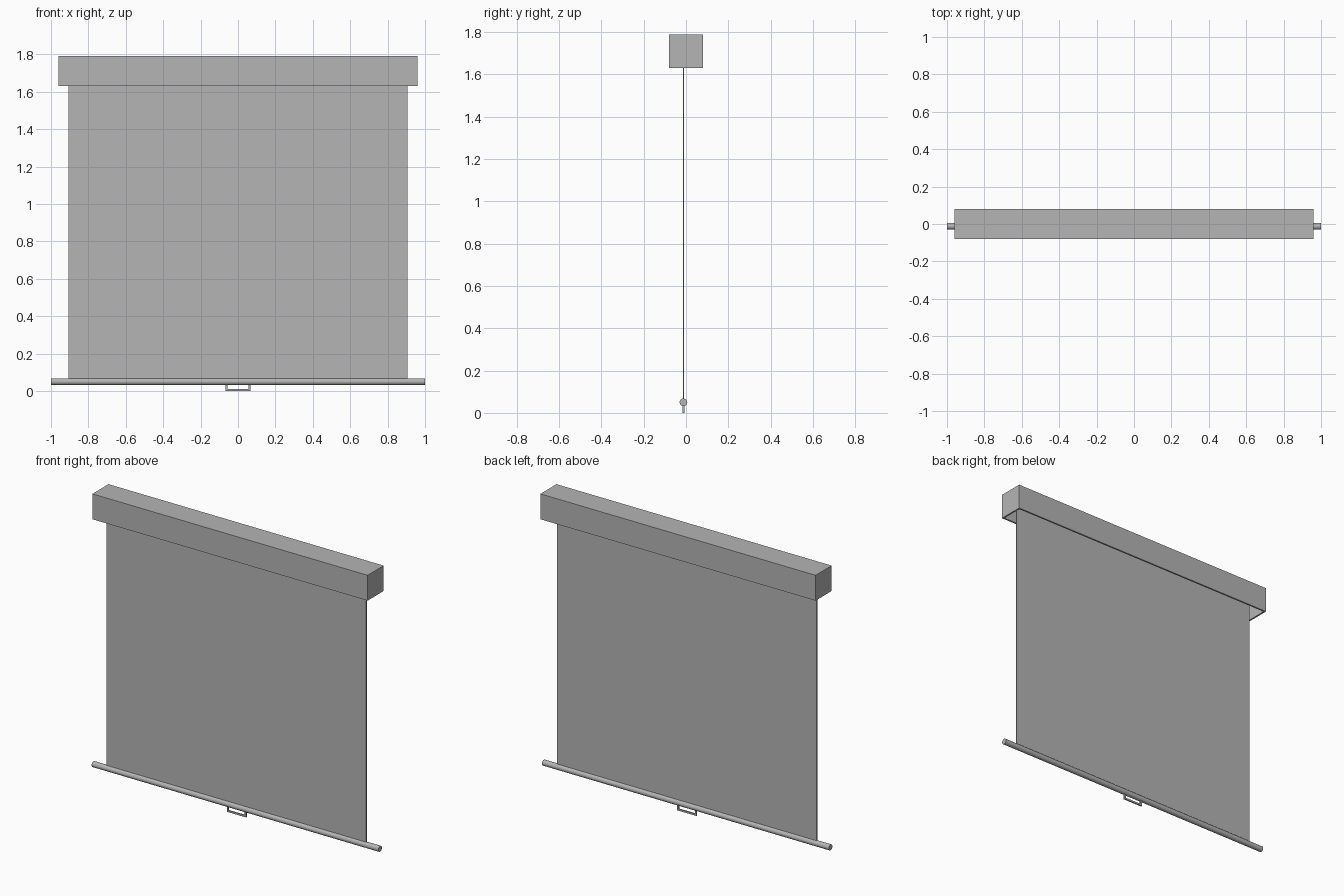
import bpy
import bmesh
import math
from mathutils import Matrix, Vector

cube = bpy.data.objects.get("Cube")
if cube:
    bpy.data.objects.remove(cube, do_unlink=True)

grey = bpy.data.materials.new("plain grey")
grey.use_nodes = True
COLOUR = (0.46, 0.46, 0.46, 1)
grey.diffuse_color = COLOUR
grey.node_tree.nodes["Principled BSDF"].inputs["Base Color"].default_value = COLOUR

SHEET_Y = -0.012      # plane of the hanging fabric
BAR_Z, BAR_R = 0.05, 0.018


def finish(name, bm):
    mesh = bpy.data.meshes.new(name)
    bm.to_mesh(mesh)
    bm.free()
    mesh.materials.append(grey)
    obj = bpy.data.objects.new(name, mesh)
    bpy.context.collection.objects.link(obj)
    return obj


def add_box(bm, low, high):
    low, high = Vector(low), Vector(high)
    place = Matrix.Translation((low + high) / 2) @ Matrix.Diagonal((high - low).to_4d())
    bmesh.ops.create_cube(bm, size=1, matrix=place)


def rod(name, radius, half_length, y, z):
    """Cylinder lying along x, smooth round the side with flat caps."""
    bm = bmesh.new()
    place = Matrix.Translation((0, y, z)) @ Matrix.Rotation(math.pi / 2, 4, 'Y')
    bmesh.ops.create_cone(bm, cap_ends=True, segments=24, radius1=radius,
                          radius2=radius, depth=2 * half_length, matrix=place)
    for face in bm.faces:
        face.smooth = len(face.verts) == 4
    for edge in bm.edges:
        edge.smooth = all(f.smooth for f in edge.link_faces)
    return finish(name, bm)


# Housing: box whose underside is inset and pushed up into an open trough
bm = bmesh.new()
add_box(bm, (-0.96, -0.08, 1.63), (0.96, 0.08, 1.79))
bm.normal_update()
bottom = min(bm.faces, key=lambda f: f.normal.z)
bmesh.ops.inset_region(bm, faces=[bottom], thickness=0.015)
trough = bmesh.ops.extrude_face_region(bm, geom=[bottom])
bmesh.ops.delete(bm, geom=[bottom], context='FACES')
moved = [v for v in trough["geom"] if isinstance(v, bmesh.types.BMVert)]
bmesh.ops.translate(bm, verts=moved, vec=(0, 0, 0.145))
bmesh.ops.recalc_face_normals(bm, faces=bm.faces)
finish("housing", bm)

# Roller inside the housing, with the fabric leaving its front side
rod("roller", 0.03, 0.945, SHEET_Y + 0.03, 1.72)

# Fabric sheet
bm = bmesh.new()
add_box(bm, (-0.905, SHEET_Y - 0.003, BAR_Z), (0.905, SHEET_Y + 0.003, 1.72))
finish("screen_sheet", bm)

# Weighted bottom bar
rod("bottom_bar", BAR_R, 1.0, SHEET_Y, BAR_Z)

# Pull handle: crosspiece with two short legs
bm = bmesh.new()
front, back = SHEET_Y - 0.004, SHEET_Y + 0.004
add_box(bm, (-0.067, front, 0), (0.067, back, 0.011))
for side in (-1, 1):
    add_box(bm, (side * 0.062 - 0.005, front, 0.011),
            (side * 0.062 + 0.005, back, 0.04))
finish("pull_handle", bm)
